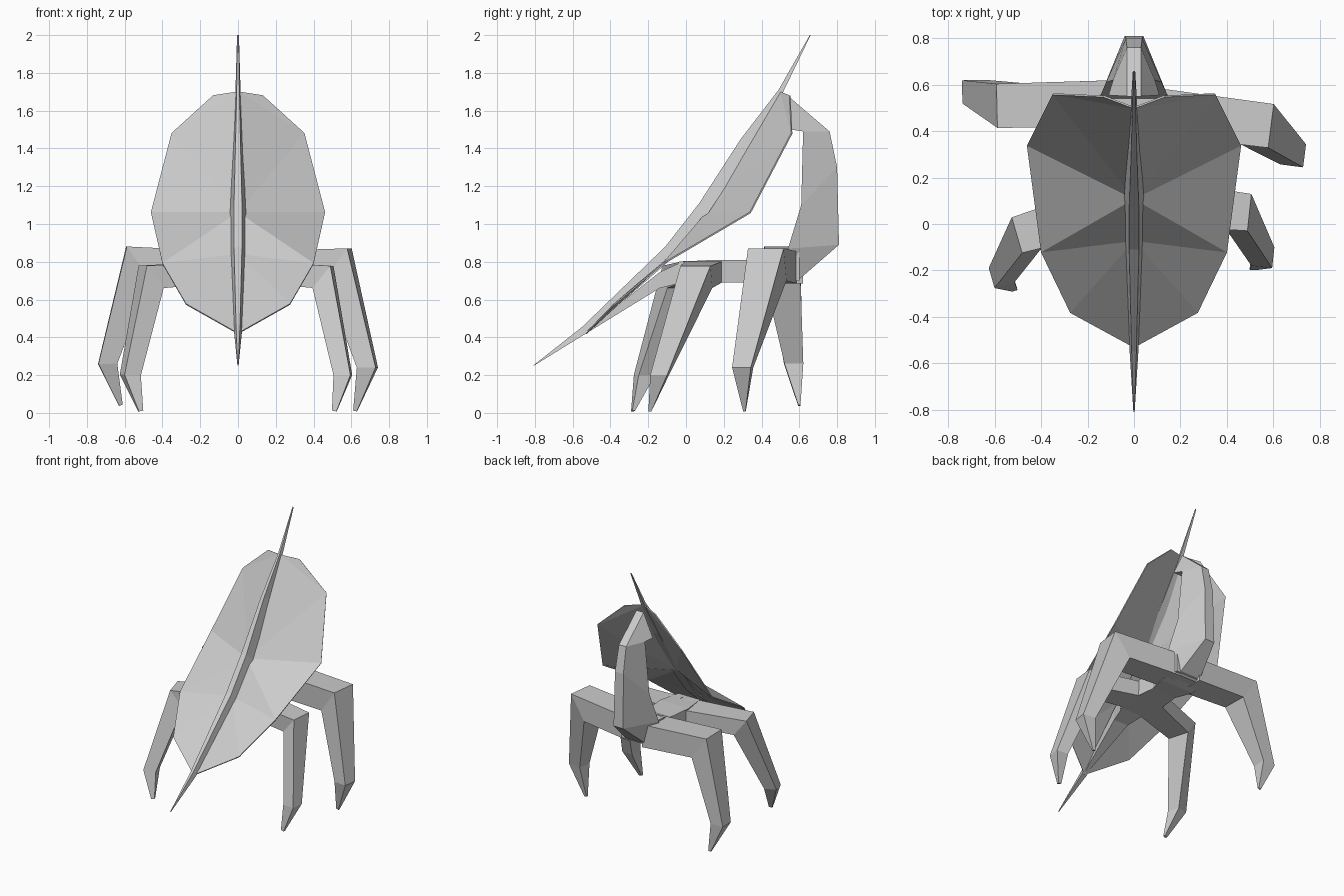
import bpy, bmesh
from mathutils import Vector

if "Cube" in bpy.data.objects:
    bpy.data.objects.remove(bpy.data.objects["Cube"])


def make(name, verts, faces, thickness=0.0):
    mesh = bpy.data.meshes.new(name)
    bm = bmesh.new()
    vs = [bm.verts.new(v) for v in verts]
    for f in faces:
        bm.faces.new([vs[i] for i in f])
    bmesh.ops.remove_doubles(bm, verts=bm.verts, dist=1e-4)
    bmesh.ops.recalc_face_normals(bm, faces=bm.faces)
    bm.to_mesh(mesh)
    bm.free()
    ob = bpy.data.objects.new(name, mesh)
    bpy.context.collection.objects.link(ob)
    if thickness:
        m = ob.modifiers.new("thickness", "SOLIDIFY")
        m.thickness = thickness
        m.offset = 0
    return ob


def loft(name, rings):
    """Skin a list of equal-sized closed rings and cap both ends."""
    n = len(rings[0])
    verts = [p for r in rings for p in r]
    faces = [(k * n + i, k * n + (i + 1) % n, (k + 1) * n + (i + 1) % n, (k + 1) * n + i)
             for k in range(len(rings) - 1) for i in range(n)]
    faces += [tuple(range(n)), tuple(range(len(verts) - n, len(verts)))]
    return make(name, verts, faces)


def limb(name, path):
    """Four-sided limb; path items are (centre, half width, half depth)."""
    pts = [Vector(p[0]) for p in path]
    d = pts[1] - pts[0]
    side = Vector((-d.y, d.x, 0)).normalized()
    rings = []
    for i, (c, a, b) in enumerate(path):
        t = Vector()
        if i > 0:
            t += (pts[i] - pts[i - 1]).normalized()
        if i < len(pts) - 1:
            t += (pts[i + 1] - pts[i]).normalized()
        up = side.cross(t).normalized()
        rings.append([pts[i] + side * sa * a + up * sb * b
                      for sa, sb in ((1, 1), (-1, 1), (-1, -1), (1, -1))])
    return loft(name, rings)


# Shield: bowed faceted sheet, half outline mirrored
centre = [(0, 0.50, 1.70), (0, 0.11, 1.06), (0, -0.07, 0.84), (0, -0.53, 0.42)]
rim = [(0.13, 0.55, 1.68), (0.35, 0.56, 1.48), (0.46, 0.34, 1.06),
       (0.40, -0.12, 0.79), (0.275, -0.38, 0.575)]
right = [0, 1, 2, 3, 4, 5, 6, 7, 8]
left = [0, 1, 2, 3, 9, 10, 11, 12, 13]
patches = [(0, 1, 5), (0, 5, 4), (1, 6, 5), (1, 7, 6), (1, 2, 7), (2, 8, 7), (2, 3, 8)]
make("shield", centre + rim + [(-x, y, z) for x, y, z in rim],
     [[s[i] for i in p] for s in (right, left) for p in patches], 0.008)

# Blade: front edge (y, z), back edge (y, z), half width
blade = [((-0.81, 0.25), (-0.805, 0.25), 0.003), ((-0.55, 0.455), (-0.53, 0.42), 0.02),
         ((-0.11, 0.88), (-0.06, 0.83), 0.042), ((0.07, 1.11), (0.12, 1.06), 0.042),
         ((0.29, 1.45), (0.36, 1.43), 0.025), ((0.49, 1.71), (0.51, 1.69), 0.014),
         ((0.655, 2.0), (0.66, 2.0), 0.005)]
loft("shield_blade", [[(-w, b[0], b[1]), (-w * .5, f[0], f[1]), (w * .5, f[0], f[1]),
                       (w, b[0], b[1])] for f, b, w in blade])

# Column: front edge (y, z), front half width, back edge (y, z), back half width
column = [((0.48, 0.69), 0.13, (0.58, 0.69), 0.09), ((0.54, 0.87), 0.15, (0.81, 0.89), 0.04),
          ((0.61, 1.10), 0.12, (0.80, 1.30), 0.035), ((0.62, 1.49), 0.09, (0.76, 1.49), 0.03),
          ((0.555, 1.50), 0.11, (0.55, 1.67), 0.03)]
loft("support_column", [[(-fw, *f), (fw, *f), (bw, *b), (-bw, *b)] for f, fw, b, bw in column])

# Body: narrow spine between the legs
spine = [(-0.04, 0.09, 0.69, 0.80), (0.14, 0.12, 0.69, 0.81),
         (0.32, 0.10, 0.69, 0.81), (0.46, 0.14, 0.68, 0.87), (0.60, 0.12, 0.70, 0.87)]
loft("body", [[(-w, y, lo), (w, y, lo), (w, y, hi), (-w, y, hi)] for y, w, lo, hi in spine])

# Front strut tapering to the shield's lower tip
loft("front_strut", [[(-w, y, lo), (w, y, lo), (w, y, hi), (-w, y, hi)] for y, w, lo, hi in
                     [(-0.02, 0.09, 0.69, 0.80), (-0.14, 0.06, 0.66, 0.745),
                      (-0.53, 0.008, 0.42, 0.435)]])

# Legs: side, shoulder y, hip, ankle, toe
rear = [("rear_leg_right", (0.06, 0.49, 0.77), (0.53, 0.43, 0.785), (0.685, 0.30, 0.24), (0.62, 0.31, 0.01)),
        ("rear_leg_left", (-0.06, 0.52, 0.77), (-0.53, 0.51, 0.795), (-0.69, 0.57, 0.26), (-0.62, 0.60, 0.04))]
front = [("front_leg_right", (0.03, 0.10, 0.75), (0.45, 0.055, 0.72), (0.555, -0.14, 0.20), (0.51, -0.19, 0.01)),
         ("front_leg_left", (-0.03, 0.09, 0.75), (-0.46, -0.035, 0.72), (-0.57, -0.22, 0.20), (-0.515, -0.28, 0.01))]
for name, shoulder, hip, ankle, toe in rear:
    limb(name, [(shoulder, 0.10, 0.085), (hip, 0.095, 0.105), (ankle, 0.05, 0.05), (toe, 0.006, 0.01)])
for name, shoulder, hip, ankle, toe in front:
    limb(name, [(shoulder, 0.10, 0.055), (hip, 0.08, 0.075), (ankle, 0.045, 0.045), (toe, 0.008, 0.012)])
